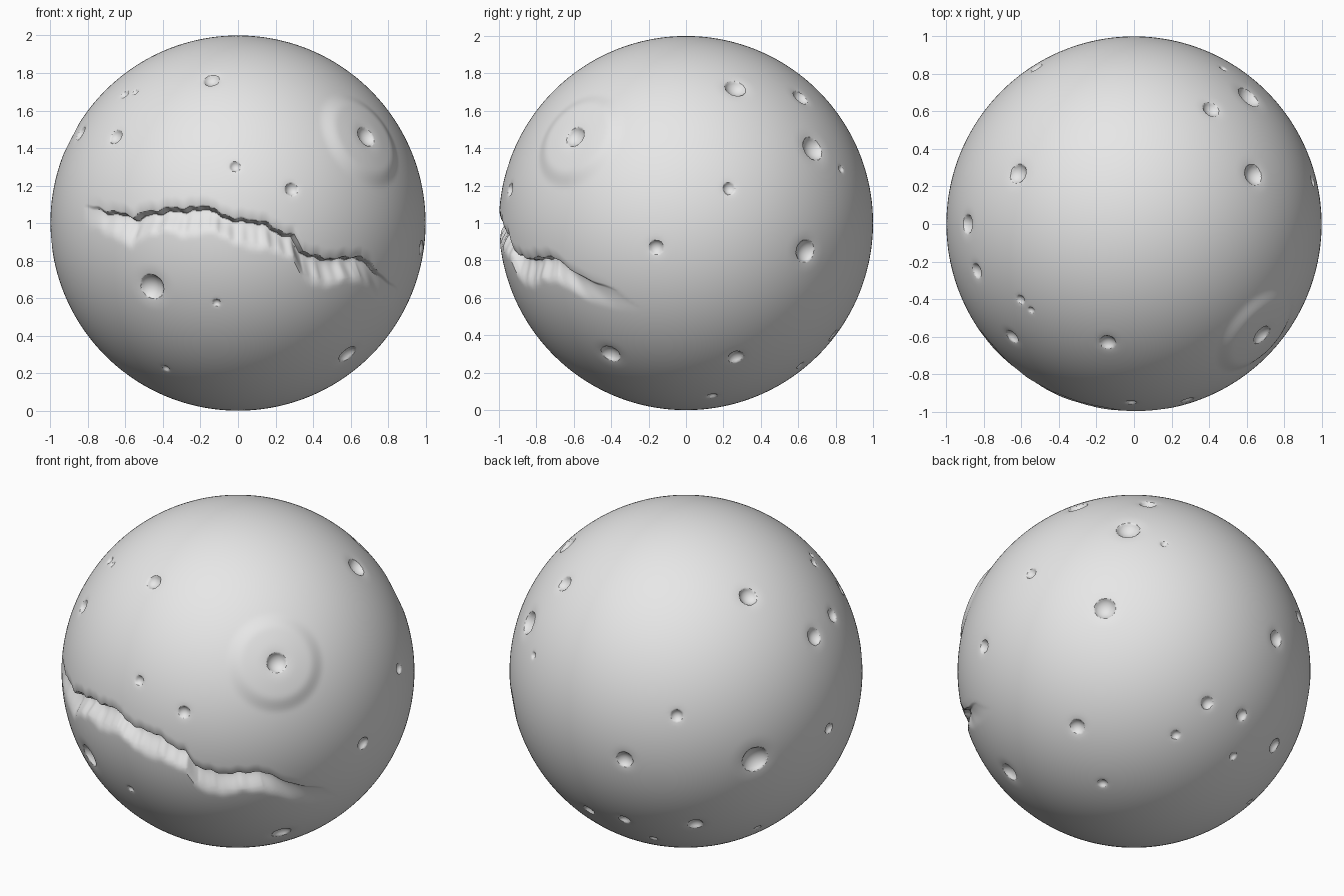
import bpy, bmesh, math
from mathutils import Vector
from mathutils.kdtree import KDTree

if "Cube" in bpy.data.objects:
    bpy.data.objects.remove(bpy.data.objects["Cube"])

# Craters: direction from the globe's centre (x, y, z) and radius
CRATERS = [
    (-.14, -.63, .76, .042), (-.60, -.40, .68, .025), (-.55, -.46, .70, .018),
    (-.65, -.60, .46, .040), (-.84, -.25, .48, .040), (-.015, -.95, .30, .028),
    (.285, -.94, .18, .034), (.68, -.59, .46, .055), (-.46, -.82, -.34, .068),
    (-.115, -.90, -.425, .020), (.58, -.40, -.695, .055), (-.385, -.50, -.775, .020),
    (.98, -.16, -.13, .038), (.64, .265, .725, .056), (.41, .61, .67, .046),
    (.614, .68, .40, .066), (.475, .83, .29, .020), (.955, .23, .185, .032),
    (.753, .64, -.15, .060), (.64, .265, -.715, .042), (.35, .14, -.925, .027),
    (-.62, .27, .737, .052), (-.89, 0, .456, .050), (-.52, .833, .18, .034),
    (-.247, .96, -.12, .048), (-.844, .519, -.13, .078), (-.994, .007, -.09, .033),
    (.12, .788, -.60, .036), (-.13, .795, -.59, .034), (-.21, .62, -.75, .024),
    (-.51, .636, -.58, .044), (-.66, .233, -.714, .022), (.205, .61, -.76, .026),
]
# Canyon's upper rim in front elevation: x, height above the centre
RIM = [(-.82, .10), (-.70, .07), (-.56, .035), (-.50, .06), (-.38, .08), (-.22, .085),
       (-.16, .10), (-.10, .05), (.02, .02), (.13, .015), (.18, -.02), (.30, -.07),
       (.35, -.15), (.45, -.19), (.58, -.19), (.66, -.175), (.73, -.235), (.86, -.36)]


def smooth(t):
    t = min(max(t, 0), 1)
    return t * t * (3 - 2 * t)


def rim_height(x):
    for (x0, z0), (x1, z1) in zip(RIM, RIM[1:]):
        if x0 <= x <= x1:
            return z0 + (z1 - z0) * (x - x0) / (x1 - x0)
    return None


def canyon_drop(p):
    """Depth of the canyon: a soft lip, a steep cliff, then a floor rising outward."""
    if p.y > 0:
        return 0
    x = p.x
    h = rim_height(x)
    if h is None:
        return 0
    t = h + .006 * math.sin(47 * x) + .004 * math.sin(91 * x) - p.z
    taper = min(1, (x + .82) / .25, (.86 - x) / .22)
    width = .15 + .02 * math.sin(19 * x)
    if t < -.06 or t > width:
        return 0
    if t < 0:
        return taper * .012 * (1 + t / .06) ** 2
    if t < .016:
        return taper * (.012 + .053 * t / .016)
    return taper * .065 * (1 - smooth((t - .016) / (width - .016)))


# Globe: dense sphere, refined around every crater and along the canyon
bm = bmesh.new()
bmesh.ops.create_icosphere(bm, subdivisions=7, radius=1)
centres = [(Vector(c[:3]).normalized(), c[3]) for c in CRATERS]


def make_tree():
    bm.verts.ensure_lookup_table()
    tree = KDTree(len(bm.verts))
    for i, v in enumerate(bm.verts):
        tree.insert(v.co, i)
    tree.balance()
    return tree


tree = make_tree()
fine = set()
for c, r in centres:
    fine.update(i for _, i, _ in tree.find_range(c, r * 1.25 + .02))
for v in bm.verts:
    if v.co.y < 0:
        h = rim_height(v.co.x)
        if h is not None and -.08 < h - v.co.z < .12:
            fine.add(v.index)
edges = [e for e in bm.edges if e.verts[0].index in fine and e.verts[1].index in fine]
bmesh.ops.subdivide_edges(bm, edges=edges, cuts=2, use_grid_fill=True)
bmesh.ops.triangulate(bm, faces=[f for f in bm.faces if len(f.verts) > 3])
for v in bm.verts:
    v.co.normalize()
bm.verts.index_update()
tree = make_tree()
drop = [canyon_drop(v.co) for v in bm.verts]

# Crater bowls with a crisp rim and a shallow outer dip
for c, r in centres:
    for _, i, d in tree.find_range(c, r * 2):
        if d < r:
            drop[i] += .08 * r + .6 * r * (1 - (d / r) ** 2) ** .7
        else:
            drop[i] += .08 * r * (2 - d / r) ** 2

# Low mound around the front right crater
mound = Vector((.68, -.59, .46)).normalized()
for _, i, d in tree.find_range(mound, .29):
    drop[i] -= .018 * (1 - smooth((d - .19) / .10))

for v, d in zip(bm.verts, drop):
    v.co *= 1 - d
    v.co.z += 1

mesh = bpy.data.meshes.new("cratered_globe")
bm.to_mesh(mesh)
bm.free()
globe = bpy.data.objects.new("cratered_globe", mesh)
bpy.context.collection.objects.link(globe)

# Plain grey rock
rock = bpy.data.materials.new("grey_rock")
rock.diffuse_color = (.8, .8, .8, 1)
rock.use_nodes = True
rock.node_tree.nodes["Principled BSDF"].inputs["Base Color"].default_value = rock.diffuse_color
mesh.materials.append(rock)
bpy.context.view_layer.objects.active = globe
globe.select_set(True)
bpy.ops.object.shade_smooth_by_angle(angle=math.radians(35))
